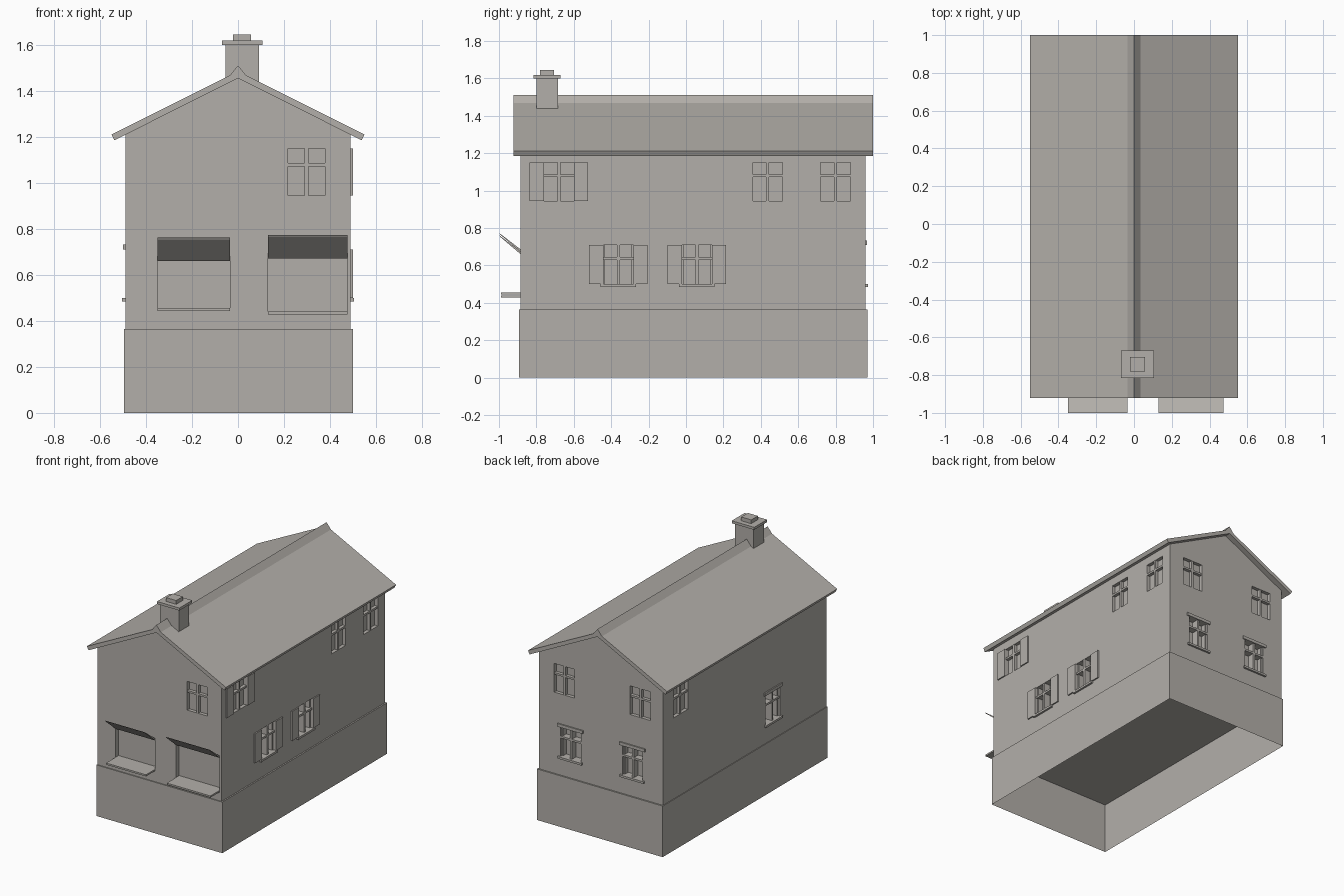
import bpy, bmesh
from mathutils import Vector

cube = bpy.data.objects.get("Cube")
if cube:
    bpy.data.objects.remove(cube, do_unlink=True)

stone = bpy.data.materials.new("warm_grey")
colour = (0.45, 0.43, 0.40, 1)
stone.use_nodes = True
stone.diffuse_color = colour
stone.node_tree.nodes["Principled BSDF"].inputs["Base Color"].default_value = colour


def make(name, bm):
    """Turn a bmesh into a named, coloured object."""
    bmesh.ops.recalc_face_normals(bm, faces=bm.faces)
    mesh = bpy.data.meshes.new(name)
    bm.to_mesh(mesh)
    bm.free()
    mesh.materials.append(stone)
    obj = bpy.data.objects.new(name, mesh)
    bpy.context.collection.objects.link(obj)
    return obj


def add_box(bm, a, b):
    """Add a box between two opposite corners."""
    a, b = Vector(a), Vector(b)
    verts = bmesh.ops.create_cube(bm, size=1)["verts"]
    for v in verts:
        v.co = Vector((a[i] + b[i]) / 2 + v.co[i] * abs(b[i] - a[i]) for i in range(3))
    return verts


def box(name, a, b):
    bm = bmesh.new()
    add_box(bm, a, b)
    return make(name, bm)


def prism(name, profile, axis, start, end):
    """Extrude a closed profile along x or y."""
    bm = bmesh.new()
    place = (lambda p, t: (t, *p)) if axis == "x" else (lambda p, t: (p[0], t, p[1]))
    face = bm.faces.new([bm.verts.new(place(p, start)) for p in profile])
    grown = bmesh.ops.extrude_face_region(bm, geom=[face])["geom"]
    shift = Vector(place((0, 0), end - start))
    bmesh.ops.translate(bm, vec=shift, verts=[g for g in grown if isinstance(g, bmesh.types.BMVert)])
    return make(name, bm)


# Wall planes: axis, position and outward direction
WALLS = {"front": ("y", -0.885, -1), "back": ("y", 0.96, 1),
         "left": ("x", 0.49, 1), "right": ("x", -0.49, -1)}


def wall_box(bm, wall, u0, u1, z0, z1, d0, d1):
    """Box on a wall: u along it, d outwards from it."""
    axis, pos, sign = WALLS[wall]
    p, q = pos + sign * d0, pos + sign * d1
    if axis == "x":
        add_box(bm, (p, u0, z0), (q, u1, z1))
    else:
        add_box(bm, (u0, p, z0), (u1, q, z1))


# Base, open below
bm = bmesh.new()
add_box(bm, (-0.495, -0.892, 0), (0.5, 0.97, 0.365))
bmesh.ops.delete(bm, geom=[f for f in bm.faces if f.calc_center_median().z < 0.01], context="FACES")
make("plinth", bm)

# Gabled walls
walls = prism("walls", [(-0.49, 0.36), (0.49, 0.36), (0.49, 1.215), (0, 1.46), (-0.49, 1.215)],
              "y", -0.885, 0.96)

cuts = bmesh.new()


def window(name, wall, u, z0, z1, depth, extras=""):
    """Recessed window with a cross of bars, and optional trim."""
    half = 0.08
    wall_box(cuts, wall, u - half, u + half, z0, z1, -depth, 0.02)
    bm = bmesh.new()
    bar = z0 + (z1 - z0) * 0.65
    wall_box(bm, wall, u - 0.008, u + 0.008, z0, z1, -depth, -0.002)
    wall_box(bm, wall, u - half, u + half, bar - 0.007, bar + 0.007, -depth, -0.002)
    if "frame" in extras:
        for s in (-1, 1):
            wall_box(bm, wall, u + s * half, u + s * (half - 0.01), z0, z1, -depth, -0.015)
    make(name + "_bars", bm)
    if "shutters" in extras:
        bm = bmesh.new()
        for s in (-1, 1):
            a, b = sorted((u + s * half, u + s * (half + 0.077)))
            wall_box(bm, wall, a, b, z0, z1, -0.005, 0.009)
        make(name + "_shutters", bm)
    if "sill" in extras:
        bm = bmesh.new()
        wall_box(bm, wall, u - 0.095, u + 0.095, z0 - 0.015, z0, -0.01, 0.014)
        make(name + "_sill", bm)
    if "lintel" in extras:
        bm = bmesh.new()
        wall_box(bm, wall, u - 0.1, u + 0.1, z1, z1 + 0.022, -0.01, 0.009)
        make(name + "_lintel", bm)


# Upper windows
UP, LOW = (0.945, 1.15, 0.025), (0.5, 0.71, 0.05)
window("front_upper_window", "front", 0.298, *UP)
window("left_upper_window_front", "left", -0.68, *UP, "shutters")
window("left_upper_window_middle", "left", 0.437, *UP)
window("left_upper_window_back", "left", 0.8, *UP)
window("right_upper_window", "right", 0.76, *UP)
window("back_upper_window_left", "back", 0.29, *UP)
window("back_upper_window_right", "back", -0.31, *UP)

# Lower windows
window("left_lower_window_front", "left", -0.362, *LOW, "shutters sill frame")
window("left_lower_window_back", "left", 0.058, *LOW, "shutters sill frame")
window("right_lower_window", "right", -0.28, *LOW, "sill lintel frame")
window("back_lower_window_left", "back", 0.24, *LOW, "sill lintel frame")
window("back_lower_window_right", "back", -0.25, *LOW, "sill lintel frame")

# Serving hatches with counter and raised flap
for side, x0, x1, z0, z1 in (("right", -0.35, -0.035, 0.455, 0.66),
                             ("left", 0.13, 0.475, 0.44, 0.672)):
    wall_box(cuts, "front", x0, x1, z0, z1, -0.035, 0.02)
    box(side + "_hatch_counter", (x0, -0.99, z0 - 0.012), (x1, -0.875, z0))
    flap = [(-0.885, z1), (-0.993, z1 + 0.092), (-1, z1 + 0.102), (-0.885, z1 + 0.014)]
    prism(side + "_hatch_flap", flap, "x", x0, x1)

# Cut the openings into the walls
cutter = make("opening_cutter", cuts)
cutter.hide_render = True
mod = walls.modifiers.new("openings", "BOOLEAN")
mod.object = cutter
mod.solver = "EXACT"
bpy.context.view_layer.objects.active = walls
bpy.ops.object.modifier_apply(modifier=mod.name)
bpy.data.objects.remove(cutter, do_unlink=True)

# Roof slab with ridge cap
half_roof = [(0.537, 1.185), (0.55, 1.21), (0.035, 1.467)]
roof = [(0, 1.455)] + half_roof + [(0, 1.51)] + [(-x, z) for x, z in reversed(half_roof)]
prism("roof", roof, "y", -0.922, 1.0)

# Chimney
box("chimney_stack", (-0.055, -0.8, 1.43), (0.092, -0.685, 1.6))
box("chimney_cap", (-0.07, -0.815, 1.6), (0.107, -0.67, 1.618))
box("chimney_pot", (-0.022, -0.78, 1.618), (0.057, -0.705, 1.645))
